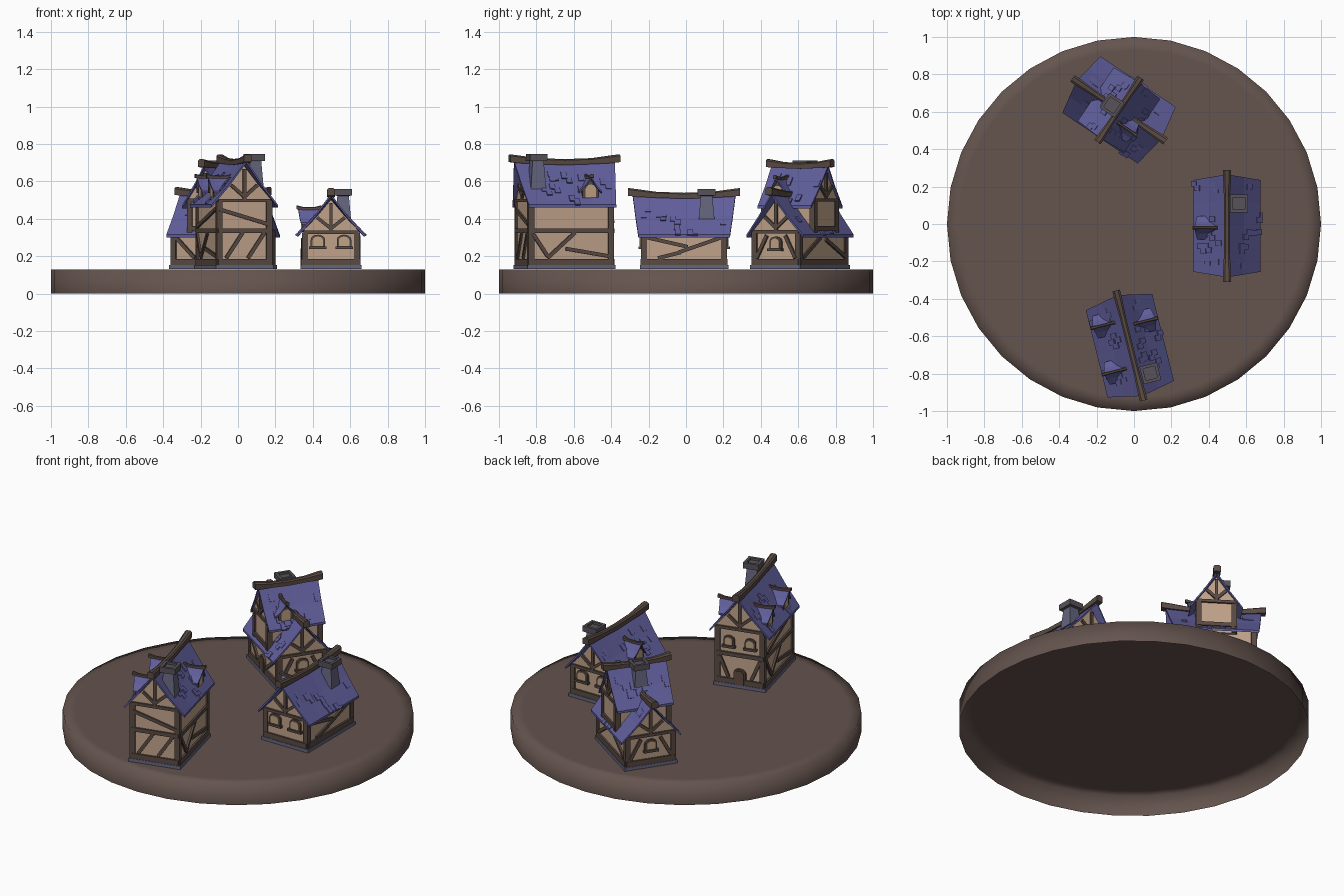
import bpy, bmesh, math, random
from mathutils import Matrix, Vector

if "Cube" in bpy.data.objects:
    bpy.data.objects.remove(bpy.data.objects["Cube"])

random.seed(4)
T, R = Matrix.Translation, lambda deg: Matrix.Rotation(math.radians(deg), 4, 'Z')


def material(name, r, g, b):
    m = bpy.data.materials.new(name)
    m.diffuse_color = (r, g, b, 1)
    m.use_nodes = True
    m.node_tree.nodes["Principled BSDF"].inputs["Base Color"].default_value = m.diffuse_color
    return m


MATS = {
    'earth': material('earth_brown', .128, .088, .076),
    'roof': material('slate_blue', .118, .113, .33),
    'wood': material('timber_brown', .1, .069, .056),
    'plaster': material('plaster_tan', .53, .365, .255),
    'stone': material('stone_grey', .13, .13, .21),
    'cap': material('cap_grey', .095, .085, .1),
    'pane': material('window_tan', .53, .37, .23),
    'door': material('door_brown', .11, .07, .05),
}
parts = {}


def mesh(name, mat):
    return parts.setdefault((name, mat), bmesh.new())


def loft(bm, M, rings, cap_start=True):
    """Skin closed rings of points and cap the ends."""
    vs = [[bm.verts.new(M @ Vector(p)) for p in r] for r in rings]
    n = len(vs[0])
    for a, b in zip(vs, vs[1:]):
        for i in range(n):
            j = (i + 1) % n
            bm.faces.new((a[i], a[j], b[j], b[i]))
    if cap_start:
        bm.faces.new(vs[0][::-1])
    bm.faces.new(vs[-1])


def beam(bm, M, p, q, w, t, up):
    p, q, up = Vector(p), Vector(q), Vector(up)
    d = (q - p).normalized()
    s = d.cross(up).normalized()
    n = s.cross(d)
    loft(bm, M, [[c + s * a * w / 2 + n * b * t / 2
                  for a, b in ((-1, -1), (1, -1), (1, 1), (-1, 1))] for c in (p, q)])


def prism(bm, M, outline, y0, y1):
    loft(bm, M, [[(x, y, z) for x, z in outline] for y in (y0, y1)])


def square(h, z):
    return [(-h, -h, z), (h, -h, z), (h, h, z), (-h, h, z)]


def slope(hw, ze, zr):
    """Slightly concave roof height at distance x from the ridge."""
    zm = (ze + zr) / 2 - .008

    def f(x):
        x = abs(x) / hw * 2
        return zr + (zm - zr) * x if x < 1 else zm + (ze - zm) * (x - 1)
    return f


def roof(name, M, hw, ze, zr, top, eave, sag, t=.014):
    f = slope(hw, ze, zr)
    xs = [-hw, -hw / 2, 0, hw / 2, hw]
    rings = []
    for k in (-1, -.5, 0, .5, 1):
        ring = []
        for x, dz in [(x, 0) for x in xs] + [(x, -t) for x in xs[::-1]]:
            a = 1 - abs(x) / hw
            ring.append((x, k * (eave + (top - eave) * a), f(x) + dz + sag * k * k * a))
        rings.append(ring)
    loft(mesh(name + '_roof', 'roof'), M, rings)


def ridge(name, M, z, half, sag, r):
    rings = []
    for k in (-1, -.86, -.5, 0, .5, .86, 1):
        h = r * (1.3 if abs(k) > .8 else 1)
        c = z + sag * k * k
        rings.append([(a * h, k * half, c + b * h) for a, b in ((-1, -1), (1, -1), (1, .6), (.5, 1), (-.5, 1), (-1, .6))])
    loft(mesh(name + '_ridge_beams', 'wood'), M, rings)


def gable_outline(hw, z0, f, d):
    xs = [hw, hw / 2, 0, -hw / 2, -hw]
    return [(-hw, z0), (hw, z0)] + [(x, f(x) - d) for x in xs]


def arch(w, z0, h):
    pts = [(-w / 2, z0), (w / 2, z0)]
    return pts + [(w / 2 * math.cos(a), z0 + h - w * .35 + w * .35 * math.sin(a))
                  for a in [math.pi * i / 6 for i in range(7)]]


def opening(name, W, x, z, w, h, fill):
    """Arched window or door on a wall frame W (outward is -y)."""
    M = W @ T((x, 0, 0))
    prism(mesh(name + '_opening_frames', 'wood'), M, arch(w, z, h), .01, -.012)
    prism(mesh(name + '_' + fill + 's', fill), M, arch(w - .022, z + .01, h - .02), -.008, -.016)
    if fill == 'pane':
        beam(mesh(name + '_opening_frames', 'wood'), M, (-w * .6, -.008, z), (w * .6, -.008, z), .03, .014, (0, 0, 1))


def planks(name, W, rows, w=.02):
    for x1, z1, x2, z2 in rows:
        beam(mesh(name + '_timbers', 'wood'), W, (x1, -.002, z1), (x2, -.002, z2), w, .018, (0, 1, 0))


def chimney(name, M, x, y, z0, zt):
    C = M @ T((x, y, 0))
    loft(mesh(name + '_chimney', 'stone'), C, [square(.042, z0), square(.031, zt - .04), square(.038, zt - .015)])
    loft(mesh(name + '_chimney_cap', 'cap'), C,
         [square(.036, zt - .037), square(.048, zt - .035), square(.048, zt), square(.032, zt), square(.032, zt - .014)])


def dormer(name, M, side, y, apex, x_in, x_out):
    D = M @ T((0, y, 0)) @ R(90 * side)
    C = D @ T((0, -(x_in + x_out) / 2, 0))
    half = (x_out - x_in) / 2
    f = slope(.062, apex - .07, apex)
    front = -(x_out - .03)
    prism(mesh(name + '_dormer_walls', 'wood'), D, gable_outline(.044, apex - .12, f, .01), front, -x_in)
    prism(mesh(name + '_panes', 'pane'), D, arch(.056, apex - .105, .07), front + .003, front - .004)
    roof(name, C, .062, apex - .07, apex, half - .01, half - .025, .006, .01)
    ridge(name, C, apex + .004, half, .008, .008)


def tiles(name, M, hw, ze, zr, eave):
    """Loose raised shingles scattered in small groups on both slopes."""
    f = slope(hw, ze, zr)
    for side in (-1, 1):
        for _ in range(9):
            cx, cy = random.uniform(.15, .88) * hw, random.uniform(-.9, .9) * eave
            for dx, dy in ((0, 0), (.018, .024))[:random.randint(1, 2)]:
                x1, y = cx + dx, max(-eave + .015, min(eave - .015, cy + dy))
                x2 = min(x1 + .028, hw + .008)
                beam(mesh(name + '_shingles', 'roof'), M, (side * x1, y, f(x1) + .002),
                     (side * x2, y, f(x2) + .004), .03, .01, (0, 0, 1))


def house(name, M, hw, hl, z0, ze, zr, rhw, top, eave, sag=.018, ground=True):
    """Gabled block: walls, plinth, corner posts, gable framing and roof."""
    f = slope(rhw, ze, zr)
    prism(mesh(name + '_walls', 'plaster'), M, gable_outline(hw, z0, f, .012), -hl, hl)
    wall_top = f(hw) - .02
    for sx in (-1, 1):
        for sy in (-1, 1):
            beam(mesh(name + '_timbers', 'wood'), M, (sx * (hw - .008), sy * (hl - .008), z0),
                 (sx * (hw - .008), sy * (hl - .008), wall_top), .032, .032, (0, 1, 0))
    walls = [M @ R(90 * k) @ T((0, -(hw if k % 2 else hl), 0)) for k in range(4)]
    for k, W in enumerate(walls):
        w = hl if k % 2 else hw
        if ground:  # skirting board
            planks(name, W, [(-w, .167, w, .167)], .034)
        if k % 2 == 0:
            h = zr - wall_top
            planks(name, W, [(-hw, wall_top, hw, wall_top), (0, wall_top, 0, zr - .03),
                             (0, wall_top + .02, hw * .5, wall_top + h * .42),
                             (0, wall_top + .02, -hw * .5, wall_top + h * .42)], .018)
    if ground:
        p = [[(sx * (hw + .014), sy * (hl + .014), z) for sx, sy in ((-1, -1), (1, -1), (1, 1), (-1, 1))] for z in (.131, .152)]
        loft(mesh(name + '_plinth', 'stone'), M, p)
    roof(name, M, rhw, ze, zr, top, eave, sag)
    ridge(name, M, zr + .008, top + .025, sag + .003, .016)
    tiles(name, M, rhw, ze, zr, eave)
    return walls


# round ground slab: a shell, open underneath
loft(mesh('ground_slab', 'earth'), Matrix(), [[(r * math.sin(i * math.pi / 16), r * math.cos(i * math.pi / 16), z)
                                              for i in range(32)] for r, z in ((1, 0), (1, .13), (.93, .13))], False)

# tall front house
n, M = 'tall_house', T((-.022, -.65, 0)) @ R(14)
w = house(n, M, .145, .228, .132, .475, .695, .183, .278, .24)
for k in range(4):
    a = .228 if k % 2 else .145
    planks(n, w[k], [(-a, .335, a, .335)], .024)
planks(n, w[0], [(-.1, .19, -.01, .325), (.02, .19, .11, .325), (-.135, .45, .135, .37)])
for k in (1, 3):
    planks(n, w[k], [(-.13, .19, .02, .325), (-.13, .2, -.21, .32), (-.03, .24, .21, .2)])
planks(n, w[3], [(-.2, .36, .19, .45)])
opening(n, w[2], 0, .14, .075, .11, 'door')
planks(n, w[2], [(-.07, .19, -.125, .32), (.07, .19, .125, .32)])
for x in (-.065, .065):
    opening(n, w[2], x, .385, .066, .066, 'pane')
chimney(n, M, .07, -.17, .56, .745)
for s, y in ((-1, .14), (-1, -.115), (1, .107)):
    dormer(n, M, s, y, .618, .035, .18)

# low cottage on the right
n, M = 'low_cottage', T((.497, -.01, 0))
w = house(n, M, .148, .222, .132, .315, .515, .18, .275, .245)
for k in (0, 2):
    for x in (-.07, .07):
        opening(n, w[k], x, .245, .078, .07, 'pane')
planks(n, w[1], [(-.2, .3, .02, .25), (-.14, .19, -.02, .22), (-.03, .22, .2, .3)])
planks(n, w[3], [(-.2, .29, -.08, .19), (.08, .19, .2, .29)])
opening(n, w[3], 0, .14, .075, .11, 'door')
chimney(n, M, .065, .12, .4, .56)
dormer(n, M, -1, -.01, .45, .05, .185)

# cross-gabled back house: lower block, then upper block turned a quarter
n, M = 'cross_house', T((-.08, .61, 0)) @ R(56)
w = house(n, M, .147, .225, .132, .315, .52, .182, .275, .243)
for k in (0, 2):
    opening(n, w[k], 0, .235, .075, .07, 'pane')
    planks(n, w[k], [(-.125, .19, -.06, .31), (.125, .19, .06, .31)])
planks(n, w[1], [(-.2, .19, -.03, .3), (.02, .29, .2, .2)])
planks(n, w[3], [(-.2, .3, -.08, .19), (.05, .19, .2, .3)])
opening(n, w[3], 0, .14, .075, .11, 'door')
n, M = 'upper_block', T((-.08, .61, 0)) @ R(146)
w = house(n, M, .11, .163, .3, .47, .675, .15, .182, .172, .012, False)
for k in (0, 2):
    planks(n, w[k], [(-.11, .35, .11, .35)], .024)
chimney(n, M, .045, 0, .57, .712)
dormer(n, M, -1, .06, .612, .03, .155)

# turn the collected parts into objects
for (name, mat), bm in parts.items():
    bmesh.ops.recalc_face_normals(bm, faces=bm.faces)
    for f in bm.faces:
        f.smooth = name == 'ground_slab'
    me = bpy.data.meshes.new(name)
    bm.to_mesh(me)
    bm.free()
    me.materials.append(MATS[mat])
    bpy.context.collection.objects.link(bpy.data.objects.new(name, me))
